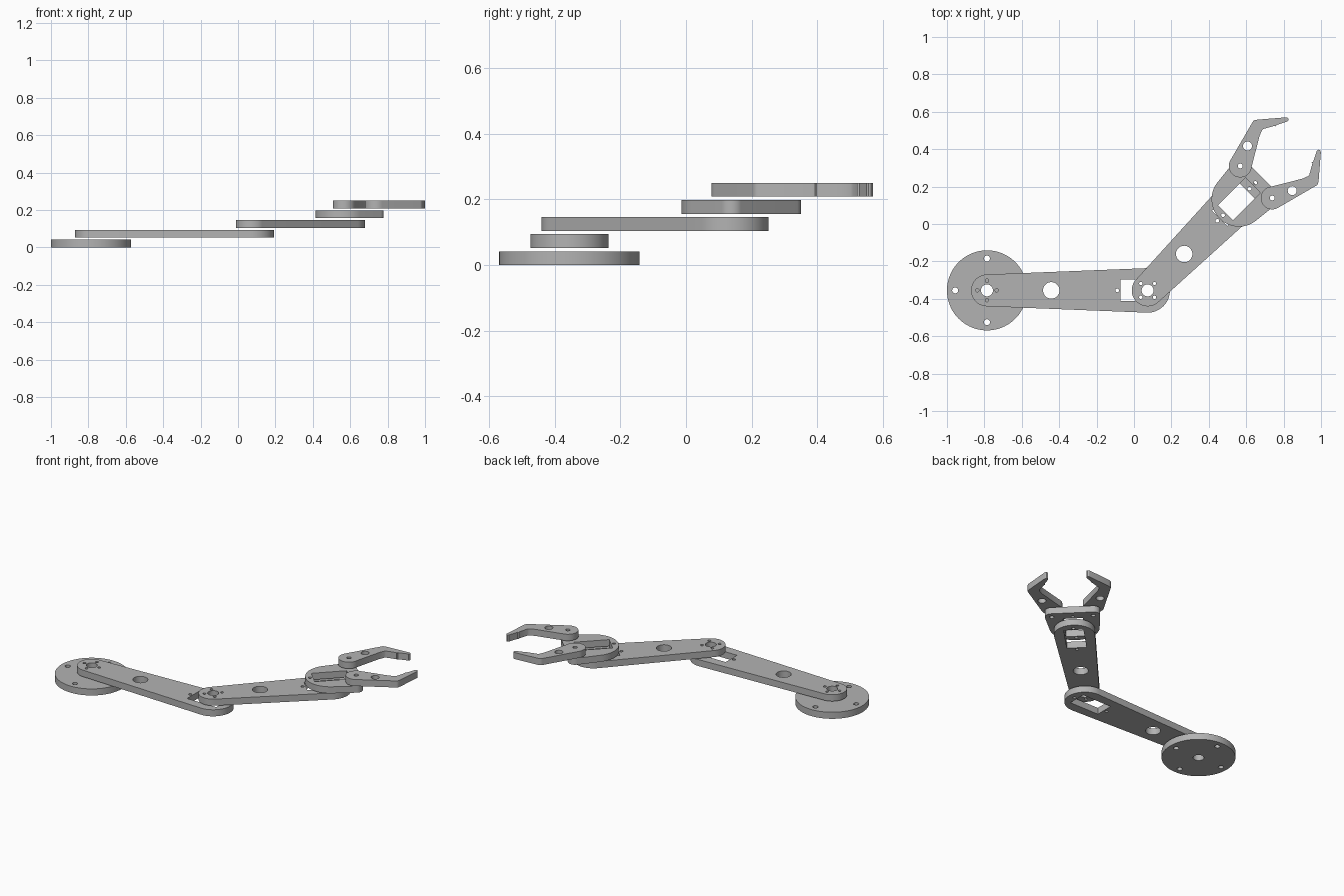
import bpy, bmesh, math
from mathutils import Vector, geometry

if "Cube" in bpy.data.objects:
    bpy.data.objects.remove(bpy.data.objects["Cube"])

grey = bpy.data.materials.new("plain_grey")
grey.use_nodes = True
grey.diffuse_color = (0.45, 0.45, 0.45, 1)
grey.node_tree.nodes["Principled BSDF"].inputs["Base Color"].default_value = grey.diffuse_color

THICK, STEP = 0.042, 0.052
SHOULDER, ELBOW, WRIST = Vector((-0.786, -0.355)), Vector((0.073, -0.355)), Vector((0.561, 0.132))


def circle(x, y, r, n=48):
    return [Vector((x + r * math.cos(math.tau * i / n), y + r * math.sin(math.tau * i / n)))
            for i in range(n)]


def hull(*circles):
    pts = [p for c in circles for p in circle(*c, 96)]
    return [pts[i] for i in geometry.convex_hull_2d(pts)]


def ring(x, y, radius, r, count=4):
    return [circle(x + radius * math.cos(math.tau * i / count),
                   y + radius * math.sin(math.tau * i / count), r, 24) for i in range(count)]


def servo_cutout(x0, x1):
    # Rectangular opening with a screw hole beyond each end
    w = 0.0575
    slot = [Vector(p) for p in ((x0, -w), (x1, -w), (x1, w), (x0, w))]
    return [slot, circle(x0 - 0.018, 0, 0.01, 24), circle(x1 + 0.018, 0, 0.01, 24)]


def plate(name, loops, layer, origin, angle=0):
    # Filled flat outline (first loop) with holes (other loops), given thickness
    curve = bpy.data.curves.new(name, "CURVE")
    curve.dimensions, curve.fill_mode = "2D", "BOTH"
    curve.extrude = THICK / 2
    for loop in loops:
        spline = curve.splines.new("POLY")
        spline.points.add(len(loop) - 1)
        for point, p in zip(spline.points, loop):
            point.co = (p[0], p[1], 0, 1)
        spline.use_cyclic_u = True
    temp = bpy.data.objects.new(name + "_outline", curve)
    bpy.context.collection.objects.link(temp)
    graph = bpy.context.evaluated_depsgraph_get()
    mesh = bpy.data.meshes.new_from_object(temp.evaluated_get(graph))
    bpy.data.objects.remove(temp)
    bm = bmesh.new()
    bm.from_mesh(mesh)
    bmesh.ops.remove_doubles(bm, verts=bm.verts, dist=0.0001)
    bmesh.ops.recalc_face_normals(bm, faces=bm.faces)
    bm.to_mesh(mesh)
    bm.free()
    mesh.materials.clear()
    mesh.materials.append(grey)
    obj = bpy.data.objects.new(name, mesh)
    bpy.context.collection.objects.link(obj)
    obj.location = (origin[0], origin[1], layer * STEP + THICK / 2)
    obj.rotation_euler.z = angle
    bpy.ops.object.select_all(action="DESELECT")
    obj.select_set(True)
    bpy.context.view_layer.objects.active = obj
    bpy.ops.object.shade_smooth_by_angle(angle=math.radians(30))
    return obj


def arm_link(name, start, end, layer):
    # Tapered link: horn holes at the start, servo opening at the end
    span = end - start
    length = span.length
    holes = [circle(0, 0, 0.032), circle(length * 0.4, 0, 0.044)]
    holes += ring(0, 0, 0.052, 0.009)
    holes += servo_cutout(length - 0.145, length + 0.062)
    plate(name, [hull((0, 0, 0.085), (length, 0, 0.119))] + holes, layer, start,
          math.atan2(span.y, span.x))


# Round base
plate("base_disc", [circle(0, 0, 0.214, 96), circle(0, 0, 0.032)] + ring(0, 0, 0.17, 0.016),
      0, SHOULDER)

# Two arm links
arm_link("lower_arm", SHOULDER, ELBOW, 1)
arm_link("upper_arm", ELBOW, WRIST, 2)

# Palm plate that carries both fingers
knuckle, half = 0.131, 0.121
palm = [hull((0, 0, 0.146), (knuckle, half, 0.04), (knuckle, -half, 0.04))]
palm += servo_cutout(-0.102, 0.106)
palm += [circle(knuckle, s * half, 0.013, 24) for s in (1, -1)]
plate("gripper_palm", palm, 3, WRIST, math.pi / 4)

# Hooked fingers, mirrored across the palm's diagonal
pivot = Vector((0.007, 0.178))
hook = [(0.073, 0.413), (0.077, 0.419), (0.084, 0.423), (0.1, 0.426), (0.25, 0.438),
        (0.258, 0.437), (0.264, 0.432), (0.265, 0.424), (0.26, 0.417),
        (0.2, 0.397), (0.198, 0.388), (0.192, 0.393), (0.13, 0.376), (0.124, 0.37),
        (0.11, 0.338)]
knob = [pivot + Vector((math.cos(a), math.sin(a))) * 0.061
        for a in [math.radians(-5 - 208 * i / 40) for i in range(41)]]
finger = [hook + knob, circle(*pivot, 0.013, 24), circle(0.046, 0.285, 0.024)]
plate("left_finger", finger, 4, WRIST)
plate("right_finger", [[(p[1], p[0]) for p in loop] for loop in finger], 4, WRIST)
